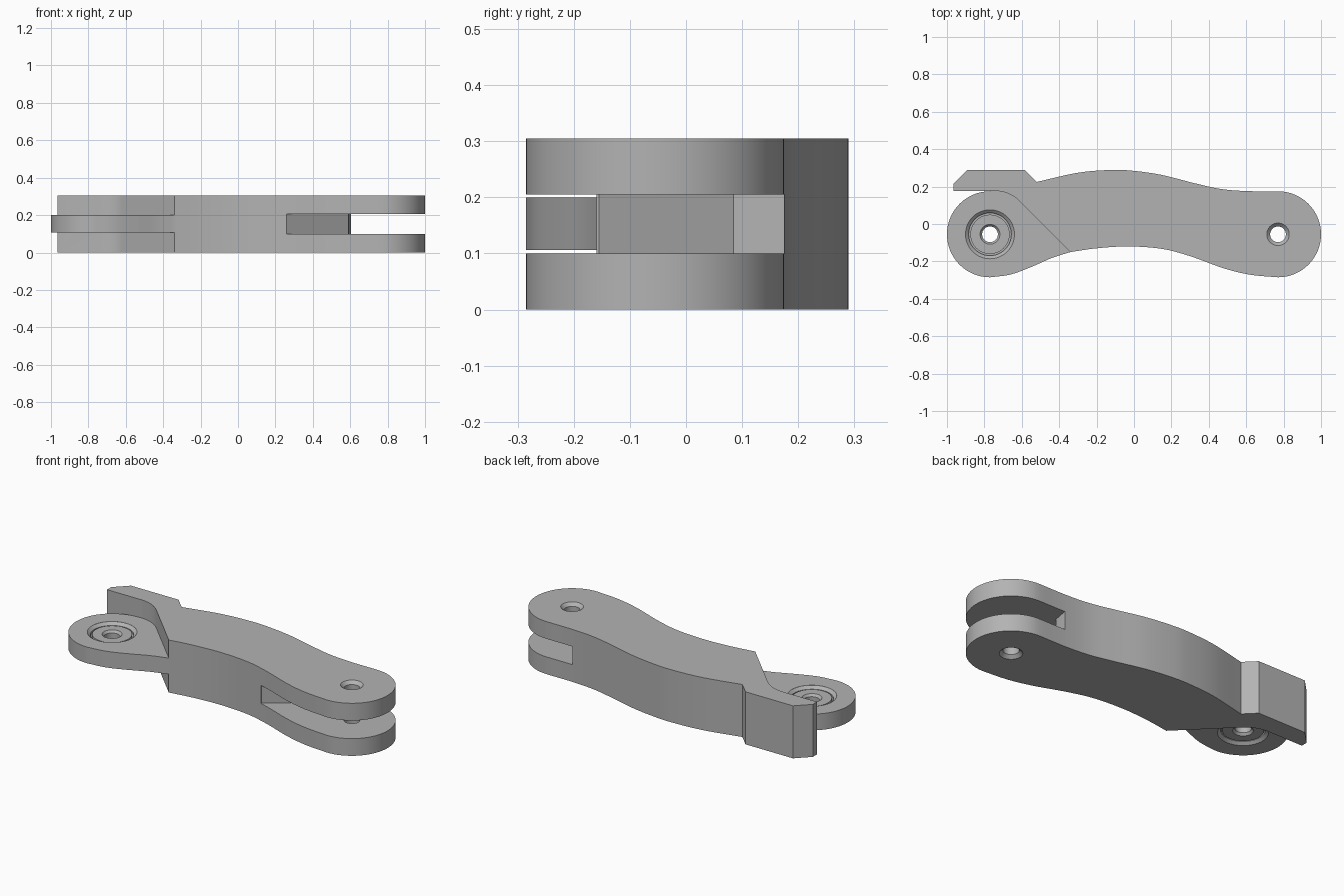
import bpy, bmesh, math
from mathutils import Vector

cube = bpy.data.objects.get("Cube")
if cube:
    bpy.data.objects.remove(cube, do_unlink=True)

HEIGHT, MID = 0.305, 0.1525
PIVOT_X, PIVOT_Y, EYE_R = 0.77, -0.055, 0.23

grey = bpy.data.materials.new("plain grey")
grey.use_nodes = True
grey.diffuse_color = (0.45, 0.45, 0.45, 1)
grey.node_tree.nodes["Principled BSDF"].inputs["Base Color"].default_value = (0.45, 0.45, 0.45, 1)


def arc(cx, cy, r, start, end, steps):
    angles = [math.radians(start + (end - start) * i / steps) for i in range(steps + 1)]
    return [(cx + r * math.cos(a), cy + r * math.sin(a)) for a in angles]


def smooth(points, steps=6):
    """Catmull-Rom curve through the points."""
    p = [Vector(q) for q in points]
    p = [2 * p[0] - p[1]] + p + [2 * p[-1] - p[-2]]
    out = []
    for a, b, c, d in zip(p, p[1:], p[2:], p[3:]):
        for i in range(steps):
            t = i / steps
            out.append(tuple(0.5 * (2 * b + (c - a) * t + (2 * a - 5 * b + 4 * c - d) * t**2
                                    + (3 * b - a - 3 * c + d) * t**3)))
    return out + [tuple(points[-1])]


def make(name, bm):
    bmesh.ops.recalc_face_normals(bm, faces=bm.faces[:])
    mesh = bpy.data.meshes.new(name)
    bm.to_mesh(mesh)
    bm.free()
    mesh.materials.append(grey)
    obj = bpy.data.objects.new(name, mesh)
    bpy.context.collection.objects.link(obj)
    return obj


def prism(name, outline, z0, z1):
    bm = bmesh.new()
    face = bm.faces.new([bm.verts.new((x, y, z0)) for x, y in outline])
    moved = bmesh.ops.extrude_face_region(bm, geom=[face])["geom"]
    bmesh.ops.translate(bm, vec=(0, 0, z1 - z0),
                        verts=[v for v in moved if isinstance(v, bmesh.types.BMVert)])
    return make(name, bm)


def lathe(name, half, x, y, sides=48):
    """Turn an upper half profile, mirrored about mid height, around a pivot."""
    profile = half + [(r, -z) for r, z in reversed(half)]
    bm = bmesh.new()
    rings = [[bm.verts.new((x + r * math.cos(math.tau * i / sides),
                            y + r * math.sin(math.tau * i / sides), MID + z))
              for i in range(sides)] for r, z in profile]
    for lo, hi in zip(rings, rings[1:]):
        for i in range(sides):
            j = (i + 1) % sides
            bm.faces.new((lo[i], lo[j], hi[j], hi[i]))
    bm.faces.new(rings[0])
    bm.faces.new(rings[-1])
    return make(name, bm)


def combine(target, other, operation):
    mod = target.modifiers.new(operation.title(), "BOOLEAN")
    mod.operation, mod.object, mod.solver = operation, other, "EXACT"
    bpy.context.view_layer.objects.active = target
    bpy.ops.object.modifier_apply(modifier=mod.name)
    bpy.data.objects.remove(other, do_unlink=True)


# Curved link body with the back finger and the concave seat
front_edge = smooth([(-0.34, -0.15), (-0.2, -0.13), (-0.03, -0.12), (0.15, -0.133), (0.3, -0.172),
                     (0.48, -0.237), (0.62, -0.271), (PIVOT_X, PIVOT_Y - EYE_R)])
fork_end = arc(PIVOT_X, PIVOT_Y, EYE_R, -90, 90, 32)
back_edge = smooth([(PIVOT_X, PIVOT_Y + EYE_R), (0.6, 0.176), (0.46, 0.188), (0.32, 0.219), (0.15, 0.262),
                    (0, 0.284), (-0.12, 0.289), (-0.3, 0.274), (-0.52, 0.225)])
finger = [(-0.585, 0.29), (-0.89, 0.29), (-0.965, 0.215), (-0.965, 0.177)]
seat = arc(-0.745, -0.013, 0.19, 90, 45, 10)
link = prism("link_body", front_edge + fork_end[1:] + back_edge[1:] + finger + seat, 0, HEIGHT)

# Slot between the fork cheeks
slot = prism("slot_cutter", [(0.26, -0.155), (0.59, 0.085), (0.605, 0.17), (0.605, 0.4),
                             (1.2, 0.4), (1.2, -0.4), (0.26, -0.4)], 0.1, 0.205)
combine(link, slot, "DIFFERENCE")

# Tongue eye, blended into the body
eye = arc(-PIVOT_X, PIVOT_Y, EYE_R, 90, 270, 32)
lower = smooth([(-PIVOT_X, PIVOT_Y - EYE_R), (-0.66, -0.27), (-0.55, -0.23), (-0.44, -0.182), (-0.34, -0.15)])
tongue = prism("tongue", eye + lower[1:] + [(-0.3, 0.1), (-0.6, 0.2)], 0.106, 0.2)
combine(link, tongue, "UNION")

# Countersunk pin holes in the fork cheeks
pin = [(0.075, MID + 0.015), (0.06, MID), (0.042, MID - 0.018)]
combine(link, lathe("pin_cutter", pin, PIVOT_X, PIVOT_Y), "DIFFERENCE")

# Bushing seat with groove and bore in the tongue
top = 0.047
bushing = [(0.131, top + 0.003), (0.131, top), (0.114, top - 0.015), (0.114, top - 0.028),
           (0.105, top - 0.028), (0.105, top - 0.012), (0.053, top - 0.012), (0.042, top - 0.025)]
combine(link, lathe("bushing_cutter", bushing, -PIVOT_X, PIVOT_Y), "DIFFERENCE")

bpy.ops.object.select_all(action="DESELECT")
link.select_set(True)
bpy.context.view_layer.objects.active = link
bpy.ops.object.shade_smooth_by_angle(angle=math.radians(25))
